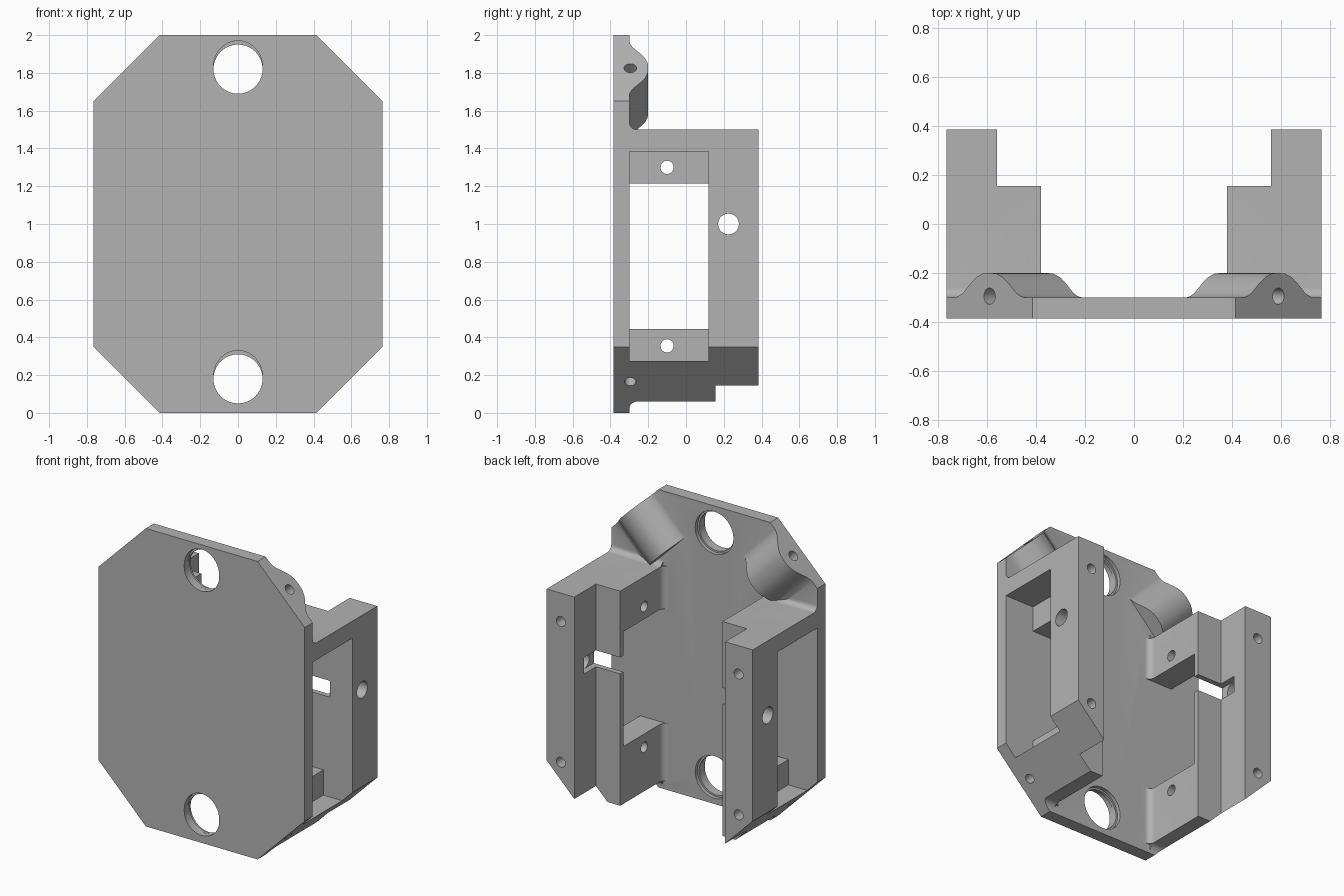
import bpy, bmesh, math
from mathutils import Vector

if "Cube" in bpy.data.objects:
    bpy.data.objects.remove(bpy.data.objects["Cube"])

X, Y, Z = Vector((1, 0, 0)), Vector((0, 1, 0)), Vector((0, 0, 1))
FRONT, BACK = -0.385, -0.3          # plate faces
IN, STEP, OUT = 0.38, 0.56, 0.765   # mount widths
LOW, HIGH = 0.06, 1.5               # mount heights

grey = bpy.data.materials.new("matte grey")
grey.use_nodes = True
colour = (0.45, 0.45, 0.45, 1)
grey.diffuse_color = colour
grey.node_tree.nodes["Principled BSDF"].inputs["Base Color"].default_value = colour


def finish(name, bm):
    bmesh.ops.recalc_face_normals(bm, faces=bm.faces)
    mesh = bpy.data.meshes.new(name)
    bm.to_mesh(mesh)
    bm.free()
    mesh.materials.append(grey)
    obj = bpy.data.objects.new(name, mesh)
    bpy.context.collection.objects.link(obj)
    return obj


def prism(name, points, origin, a, b, sweep):
    """Extrude a 2D outline, laid out on axes a and b, along sweep."""
    bm = bmesh.new()
    face = bm.faces.new([bm.verts.new(origin + a * p + b * q) for p, q in points])
    moved = bmesh.ops.extrude_face_region(bm, geom=[face])["geom"]
    bmesh.ops.translate(bm, vec=sweep, verts=[v for v in moved if isinstance(v, bmesh.types.BMVert)])
    return finish(name, bm)


def box(name, x, y, z, rounding=0):
    bm = bmesh.new()
    bmesh.ops.create_cube(bm, size=1)
    for v in bm.verts:
        v.co = [r[0] if c < 0 else r[1] for c, r in zip(v.co, (x, y, z))]
    if rounding:
        # Soften the rear top and bottom edges
        edges = [e for e in bm.edges if all(v.co.y == y[1] for v in e.verts)
                 and e.verts[0].co.z == e.verts[1].co.z]
        bmesh.ops.bevel(bm, geom=edges, offset=rounding, segments=3, profile=0.5, affect='EDGES')
    return finish(name, bm)


def drill(name, centre, axis, radius, length, stretch=1):
    a = Y if abs(axis.y) < 0.5 else X
    b = axis.cross(a)
    n = 40
    ring = [(radius * math.cos(math.tau * i / n), radius * stretch * math.sin(math.tau * i / n))
            for i in range(n)]
    return prism(name, ring, Vector(centre) - axis * length / 2, a, b, axis * length)


def fillet(name, origin, away, sweep, r=0.04):
    arc = [(r - r * math.sin(t), r - r * math.cos(t)) for t in (math.pi / 2 * i / 8 for i in range(9))]
    outline = [(-0.01, -0.01), (r, -0.01)] + arc + [(-0.01, r)]
    return prism(name, outline, Vector(origin), away, Y, sweep)


def combine(body, tool, operation):
    mod = body.modifiers.new("shape", 'BOOLEAN')
    mod.operation, mod.solver, mod.object = operation, 'EXACT', tool
    bpy.context.view_layer.objects.active = body
    bpy.ops.object.modifier_apply(modifier=mod.name)
    bpy.data.objects.remove(tool)


# Octagonal plate
corners = [(0.415, 0), (OUT, 0.35), (OUT, 1.65), (0.415, 2)]
outline = corners + [(-x, z) for x, z in reversed(corners)]
bracket = prism("servo_bracket", outline, Y * FRONT, X, Z, Y * (BACK - FRONT))

# Stepped side mount, its fillets and the screw boss
diag_in = Vector((-1, 0, -1)).normalized()
diag_along = Vector((1, 0, -1)).normalized()
bump = [(0, .1), (.04, .097), (.075, .083), (.105, .062), (.13, .04), (.155, .018), (.18, .005), (.2, 0)]
bump = [(-u, h) for u, h in reversed(bump[1:])] + bump
bump = [(-.2, -.03)] + bump + [(.2, -.03)]
for part in (
    box("mount_inner", (IN, OUT), (-0.33, 0.155), (LOW, HIGH), 0.012),
    box("mount_post", (STEP, OUT), (0, 0.385), (LOW, HIGH), 0.012),
    fillet("inner_fillet", (IN, BACK, LOW), -X, Z * (HIGH - LOW)),
    fillet("top_fillet", (IN, BACK, HIGH), Z, X * (OUT - IN)),
    fillet("bottom_fillet", (IN, BACK, LOW), -Z, X * 0.2),
    prism("screw_boss", bump, Vector((0.59, BACK, 1.825)), diag_along, Y, diag_in * 0.33),
):
    combine(bracket, part, 'UNION')

# Cuts: lower corner, motor pocket, window, cable slot and holes
cuts = [
    prism("corner_cut", [(0.365, -0.05), (0.815, 0.4), (0.9, 0.4), (0.9, -0.05)],
          Y * -0.5, X, Z, Y),
    box("pocket_cut", (0.55, 0.9), (BACK, 0.12), (0.275, 1.385)),
    box("window_cut", (0.3, 0.9), (BACK, 0.12), (0.445, 1.215)),
    box("slot_cut", (0.3, 0.6), (0.1, 0.28), (0.945, 1.055)),
    drill("cable_hole", (0.66, 0.225, 1), X, 0.055, 0.4),
    drill("boss_hole", (0.59, -0.295, 1.825), diag_in, 0.033, 0.5),
    drill("lower_hole", (0.58, -0.295, 0.165), diag_along, 0.03, 0.4),
]
for z in (0.355, 1.3):
    cuts.append(drill("pad_hole", (0.45, -0.1, z), X, 0.035, 0.3))
    cuts.append(drill("post_hole", (0.66, 0.385, z + 0.01), Y, 0.033, 0.4))
for z in (0.18, 1.82):
    cuts.append(drill("wire_hole", (0, -0.34, z), Y, 0.13, 0.3))
    cuts.append(drill("front_recess", (0, FRONT, z + 0.01), Y, 0.13, 0.08, 1.08))
    cuts.append(drill("back_recess", (0, BACK, z), Y, 0.142, 0.05))
for cut in cuts:
    combine(bracket, cut, 'DIFFERENCE')

# Mirror the finished half
mirror = bracket.modifiers.new("mirror", 'MIRROR')
mirror.use_bisect_axis[0] = True
bpy.ops.object.modifier_apply(modifier=mirror.name)
bracket.select_set(True)
bpy.ops.object.shade_smooth_by_angle(angle=math.radians(30))
